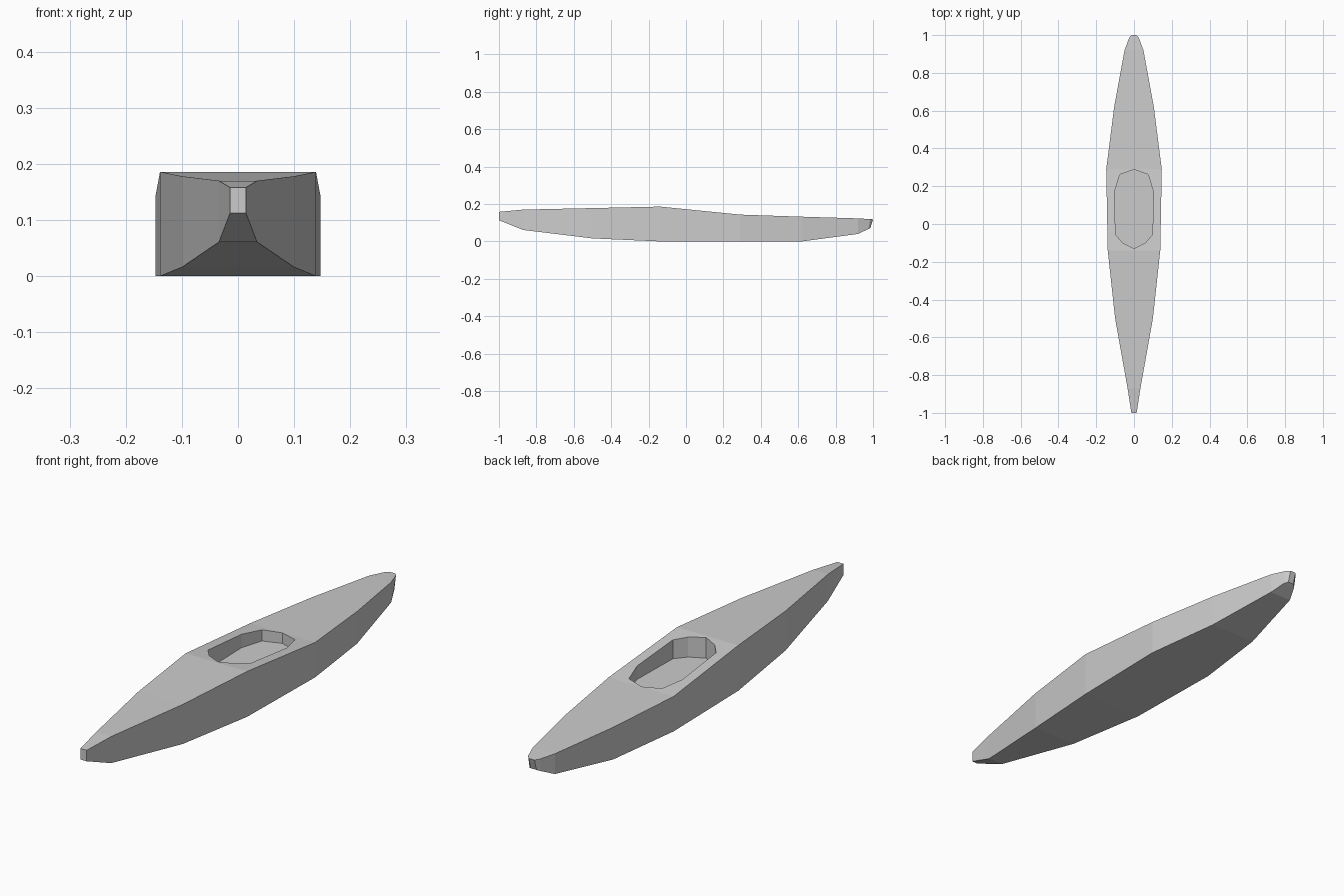
import bpy, bmesh

if "Cube" in bpy.data.objects:
    bpy.data.objects.remove(bpy.data.objects["Cube"])


def make_object(name, bm):
    bmesh.ops.recalc_face_normals(bm, faces=bm.faces[:])
    mesh = bpy.data.meshes.new(name)
    bm.to_mesh(mesh)
    bm.free()
    obj = bpy.data.objects.new(name, mesh)
    bpy.context.collection.objects.link(obj)
    return obj


def loft(name, rings):
    """Bridge closed rings of equal point count and cap both ends."""
    bm = bmesh.new()
    loops = [[bm.verts.new(p) for p in ring] for ring in rings]
    n = len(loops[0])
    for a, b in zip(loops, loops[1:]):
        for i in range(n):
            j = (i + 1) % n
            bm.faces.new((a[i], a[j], b[j], b[i]))
    bm.faces.new(loops[0])
    bm.faces.new(loops[-1])
    return make_object(name, bm)


# Hull stations: y at top, y at bottom, half width, bottom z, top z
stations = [
    (-1.0, -1.0, 0.014, 0.113, 0.158),
    (-0.87, -0.87, 0.034, 0.061, 0.170),
    (-0.50, -0.50, 0.100, 0.016, 0.178),
    (-0.14, -0.14, 0.139, 0.0, 0.186),
    (0.29, 0.29, 0.147, 0.0, 0.143),
    (0.62, 0.62, 0.105, 0.0, 0.132),
    (0.92, 0.92, 0.050, 0.040, 0.123),
    (0.985, 0.975, 0.026, 0.066, 0.119),
    (1.0, 0.986, 0.013, 0.072, 0.118),
]
hull = loft("kayak_hull", [
    [(-w, yb, zb), (w, yb, zb), (w, yt, zt), (-w, yt, zt)]
    for yt, yb, w, zb, zt in stations])

# Cockpit opening, mirrored from its right half
half = [(0, -0.13), (0.06, -0.10), (0.098, -0.055),
        (0.103, 0.17), (0.075, 0.262), (0, 0.288)]
outline = half + [(-x, y) for x, y in half[-2:0:-1]]
cutter = loft("cockpit_cutter", [[(x, y, z) for x, y in outline] for z in (0.10, 0.30)])
cutter.hide_render = True
cutter.hide_viewport = True

# Cut the cockpit well into the deck
cut = hull.modifiers.new("cockpit", 'BOOLEAN')
cut.operation = 'DIFFERENCE'
cut.solver = 'EXACT'
cut.object = cutter
